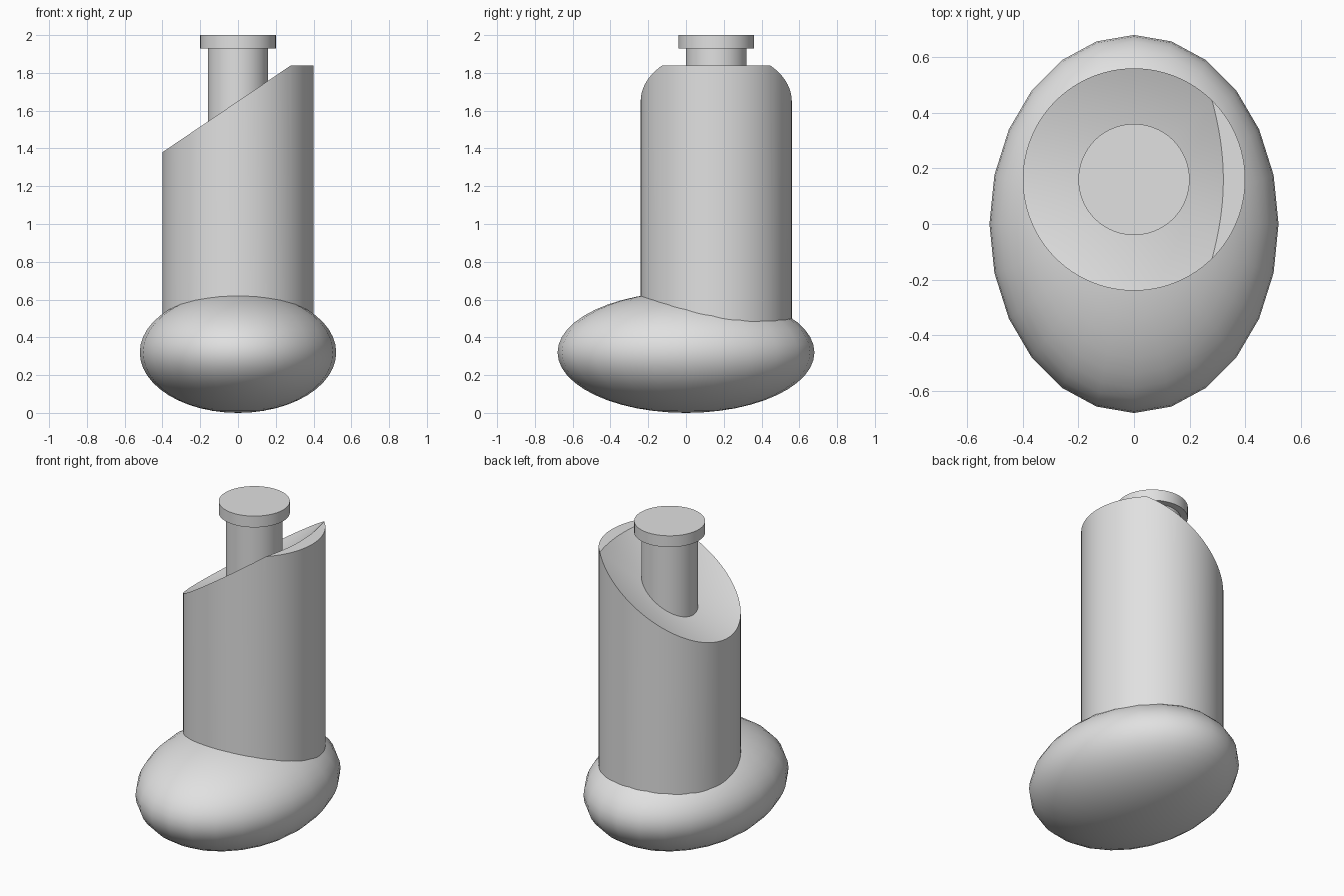
import bpy, bmesh, math

if "Cube" in bpy.data.objects:
    bpy.data.objects.remove(bpy.data.objects["Cube"], do_unlink=True)

GREY = (0.75, 0.75, 0.75, 1)
grey = bpy.data.materials.new("plain grey")
grey.use_nodes = True
grey.diffuse_color = GREY
grey.node_tree.nodes["Principled BSDF"].inputs["Base Color"].default_value = GREY

AXIS_Y = 0.16      # the upright parts share this axis
SIDES = 96


def finish(bm, name, location, angle=30):
    bmesh.ops.recalc_face_normals(bm, faces=bm.faces)
    mesh = bpy.data.meshes.new(name)
    bm.to_mesh(mesh)
    bm.free()
    mesh.materials.append(grey)
    obj = bpy.data.objects.new(name, mesh)
    obj.location = location
    bpy.context.collection.objects.link(obj)
    bpy.ops.object.select_all(action='DESELECT')
    obj.select_set(True)
    bpy.context.view_layer.objects.active = obj
    bpy.ops.object.shade_smooth_by_angle(angle=math.radians(angle))
    return obj


def add_disc(name, radius, bottom, top):
    bm = bmesh.new()
    bmesh.ops.create_cone(bm, cap_ends=True, segments=SIDES, radius1=radius,
                          radius2=radius, depth=top - bottom)
    finish(bm, name, (0, AXIS_Y, (bottom + top) / 2))


# Rounded foot: a flattened ellipsoid
bm = bmesh.new()
bmesh.ops.create_uvsphere(bm, u_segments=24, v_segments=24, radius=1)
bmesh.ops.scale(bm, vec=(0.52, 0.68, 0.32), verts=bm.verts)
finish(bm, "foot", (0, 0, 0.32), 60)

# Column: slanted rim, dished end running down to the axis, flat-trimmed peak
R, BASE, PEAK, APEX = 0.4, 0.32, 1.84, 1.51
bm = bmesh.new()
lower, rim = [], []
for i in range(SIDES):
    a = 2 * math.pi * i / SIDES
    x, y = R * math.cos(a), R * math.sin(a)
    lower.append(bm.verts.new((x, y, BASE)))
    rim.append(bm.verts.new((x, y, 1.38 + 0.676 * (x + R))))
apex = bm.verts.new((0, 0, APEX))
bm.faces.new(lower)
for i in range(SIDES):
    j = (i + 1) % SIDES
    bm.faces.new((lower[i], lower[j], rim[j], rim[i]))
    bm.faces.new((rim[i], rim[j], apex))
cut = bmesh.ops.bisect_plane(bm, geom=bm.verts[:] + bm.edges[:] + bm.faces[:],
                             plane_co=(0, 0, PEAK), plane_no=(0, 0, 1),
                             clear_outer=True)
edges = [e for e in cut["geom_cut"] if isinstance(e, bmesh.types.BMEdge)]
bmesh.ops.edgeloop_fill(bm, edges=edges)
finish(bm, "column", (0, AXIS_Y, 0))

# Post and its button cap
add_disc("post", 0.16, 1.3, 1.95)
add_disc("post_cap", 0.2, 1.93, 2.0)
